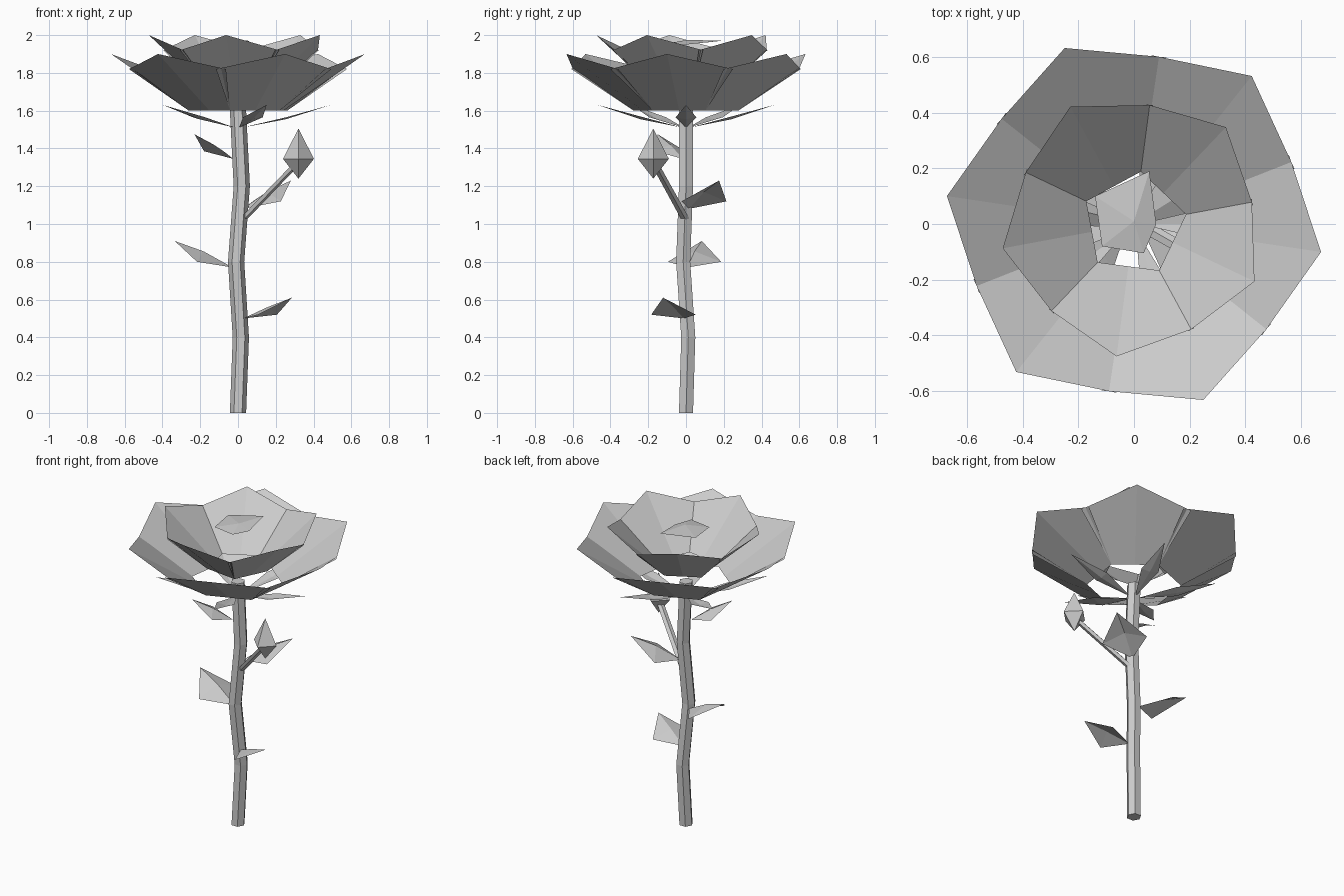
import bpy
from math import cos, sin, radians, pi
from mathutils import Vector

cube = bpy.data.objects.get("Cube")
if cube:
    bpy.data.objects.remove(cube)

# One plain grey for the whole flower
grey = bpy.data.materials.new("plain grey")
grey.use_nodes = True
grey.diffuse_color = (0.6, 0.6, 0.6, 1)
grey.node_tree.nodes["Principled BSDF"].inputs["Base Color"].default_value = (0.6, 0.6, 0.6, 1)


def make(name, verts, faces):
    mesh = bpy.data.meshes.new(name)
    mesh.from_pydata([tuple(v) for v in verts], [], faces)
    mesh.materials.append(grey)
    obj = bpy.data.objects.new(name, mesh)
    bpy.context.collection.objects.link(obj)
    return obj


def polar(r, angle, z):
    a = radians(angle)
    return Vector((r * cos(a), r * sin(a), z))


def tube(name, rings, sides):
    """Capped faceted tube through (centre, radius) rings."""
    verts = [Vector(c) + polar(r, 360 * i / sides, 0) for c, r in rings for i in range(sides)]
    faces = [(k * sides + i, k * sides + (i + 1) % sides,
              (k + 1) * sides + (i + 1) % sides, (k + 1) * sides + i)
             for k in range(len(rings) - 1) for i in range(sides)]
    last = (len(rings) - 1) * sides
    faces += [tuple(reversed(range(sides))), tuple(range(last, last + sides))]
    return make(name, verts, faces)


def petal_ring(name, count, start, spread, base_r, corner_r, tip_r, z):
    """Ring of pointed petals, each creased along its middle."""
    half = 180 / count
    for n in range(count):
        a = start + n * 2 * half
        verts = [polar(base_r * cos(radians(half)), a, z),
                 polar(base_r, a - half, z), polar(base_r, a + half, z),
                 polar(corner_r, a - spread, z + 0.22),
                 polar(corner_r, a + spread, z + 0.22),
                 polar(tip_r, a, z + 0.3)]
        make(f"{name}_{n + 1}", verts, [(0, 1, 3, 5), (0, 5, 4, 2)])


def leaf(name, angle, z, base_r, tip_r, width, side_rise, mid_rise, tip_rise):
    """Kite leaf made of four triangles round a raised or lowered middle."""
    mid = polar((base_r + tip_r) / 2, angle, z)
    across = polar(width, angle + 90, 0)
    up = Vector((0, 0, 1))
    verts = [polar(base_r, angle, z), mid - across + up * side_rise,
             polar(tip_r, angle, z + tip_rise), mid + across + up * side_rise,
             mid + up * mid_rise]
    make(name, verts, [(0, 1, 4), (1, 2, 4), (2, 3, 4), (3, 0, 4)])


# Gently bent six-sided stem
tube("stem", [((0, 0, 0), 0.043), ((0.015, 0.012, 0.4), 0.043), ((-0.01, -0.015, 0.8), 0.043),
              ((0.02, 0, 1.2), 0.043), ((0, 0, 1.6), 0.043)], 6)

# Side shoot and its bud
tube("bud_stalk", [((0.02, 0, 1.02), 0.024), ((0.3, -0.16, 1.31), 0.022)], 5)
bud = Vector((0.32, -0.173, 0))
waist = [bud + polar(0.082, 90 * i, 1.345) for i in range(4)]
ends = [bud + Vector((0, 0, 1.24)), bud + Vector((0, 0, 1.505))]
make("bud", waist + ends,
     [((i + 1) % 4, i, 4) for i in range(4)] + [(i, (i + 1) % 4, 5) for i in range(4)])

# Leaves up the stem
leaf("leaf_low", -23, 0.5, 0.03, 0.31, 0.128, 0.02, 0.06, 0.11)
leaf("leaf_left", 166, 0.77, 0.03, 0.345, 0.145, 0.03, 0.085, 0.14)
leaf("leaf_back", 32, 1.08, 0.03, 0.33, 0.14, 0.04, 0.09, 0.15)
leaf("leaf_high", 213, 1.345, 0.03, 0.275, 0.095, 0.04, 0.075, 0.13)

# Sepals under the bloom
for n in range(5):
    leaf(f"sepal_{n + 1}", 72 * n, 1.51, 0.02, 0.49, 0.055, 0.055, 0.045, 0.12)

# Two rings of petals
petal_ring("outer_petal", 6, -8.5, 32.5, 0.28, 0.61, 0.68, 1.6)
petal_ring("inner_petal", 5, 46.5, 37.5, 0.19, 0.433, 0.48, 1.7)

# Small folded petal lying over the middle
make("centre_petal",
     [(0.055, 0.19, 1.97), (-0.14, 0.1, 1.96), (-0.115, -0.08, 1.955),
      (0.035, -0.105, 1.955), (0.08, 0, 1.95), (0, 0.01, 1.975)],
     [(i, (i + 1) % 5, 5) for i in range(5)])
